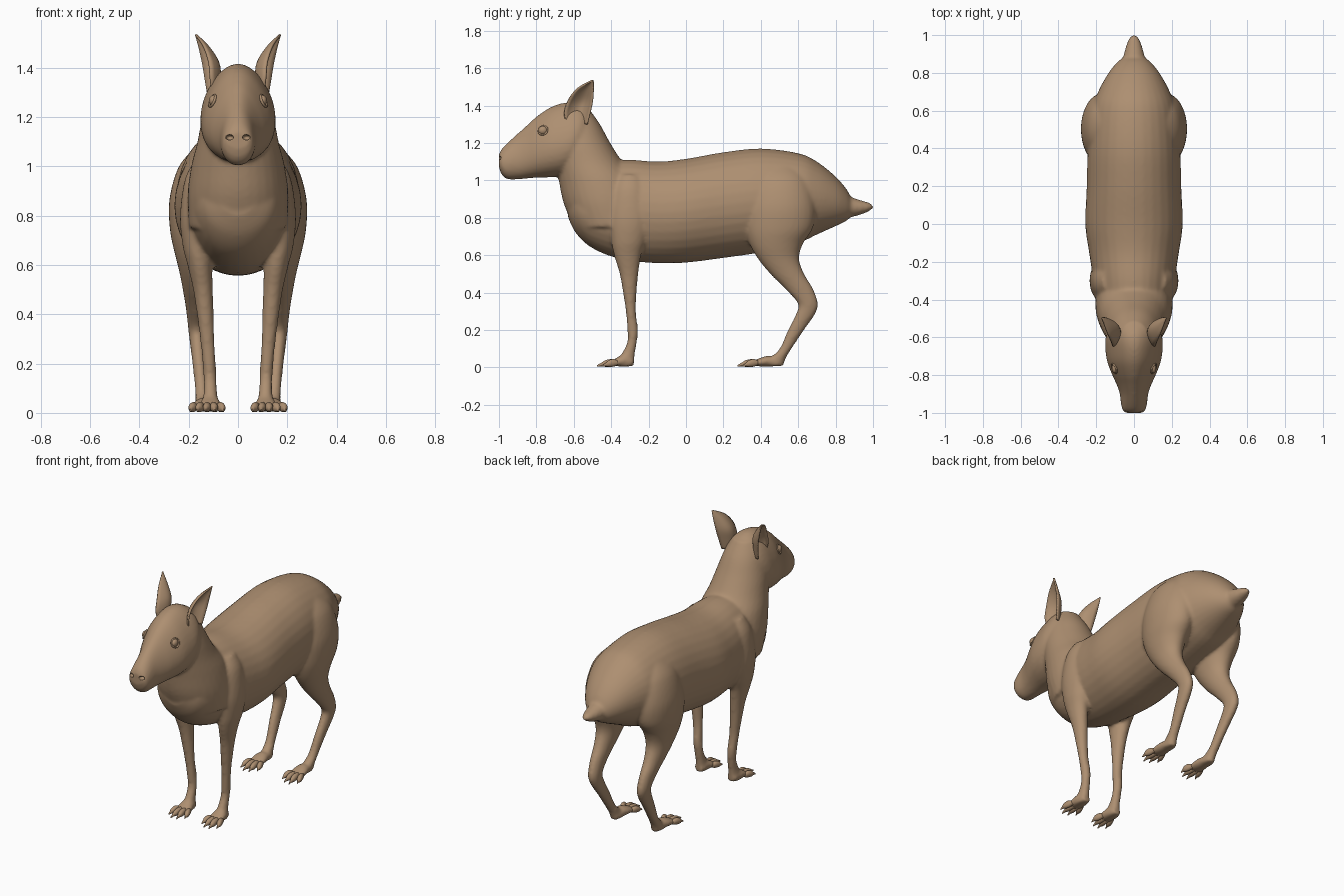
import bpy, bmesh, math
from mathutils import Vector

fur = bpy.data.materials.new("tan brown")
fur.diffuse_color = (0.42, 0.275, 0.165, 1)
N = 32


def refine(rows, k=5):
    """Catmull-Rom interpolation between rows of section values."""
    out = []
    for i in range(len(rows) - 1):
        p = [Vector(rows[min(max(j, 0), len(rows) - 1)]) for j in range(i - 1, i + 3)]
        for s in range(k):
            t = s / k
            out.append(0.5 * (2 * p[1] + (p[2] - p[0]) * t
                       + (2 * p[0] - 5 * p[1] + 4 * p[2] - p[3]) * t * t
                       + (3 * p[1] - p[0] - 3 * p[2] + p[3]) * t ** 3))
    return out + [Vector(rows[-1])]


def loft(bm, rings):
    vs = [[bm.verts.new(p) for p in r] for r in rings]
    for a, b in zip(vs, vs[1:]):
        for i in range(len(a)):
            j = (i + 1) % len(a)
            bm.faces.new((a[i], a[j], b[j], b[i]))
    bm.faces.new(vs[0])
    bm.faces.new(vs[-1][::-1])


def along_y(bm, rows, s=1):
    """Rows: y, top z, bottom z, half width, pear amount, centre x."""
    rings = []
    for y, zt, zb, w, pear, xc in refine(rows):
        ring = []
        for i in range(N):
            a = 2 * math.pi * i / N
            ring.append((s * xc + w * math.cos(a) * (1 - pear * math.sin(a)), y,
                         (zt + zb) / 2 + (zt - zb) / 2 * math.sin(a)))
        rings.append(ring)
    loft(bm, rings)


def along_z(bm, rows, s=1):
    """Rows: z, front y, back y, centre x, half width."""
    rings = []
    for z, y0, y1, xc, w in refine(rows):
        rings.append([(s * (xc + w * math.cos(2 * math.pi * i / N)),
                       (y0 + y1) / 2 + (y1 - y0) / 2 * math.sin(2 * math.pi * i / N), z)
                      for i in range(N)])
    loft(bm, rings)


def make(name, bm, hide=False):
    bmesh.ops.recalc_face_normals(bm, faces=bm.faces)
    me = bpy.data.meshes.new(name)
    for f in bm.faces:
        f.smooth = True
    bm.to_mesh(me)
    bm.free()
    me.materials.append(fur)
    ob = bpy.data.objects.new(name, me)
    bpy.context.collection.objects.link(ob)
    ob.hide_render = hide
    return ob


body = bmesh.new()
# torso
along_y(body, [(.885, .90, .81, .05, 0, 0), (.86, .95, .785, .085, 0, 0), (.8, 1.02, .755, .135, 0, 0),
               (.7, 1.10, .71, .19, 0, 0), (.6, 1.145, .665, .225, 0, 0), (.4, 1.17, .615, .245, 0, 0),
               (.2, 1.15, .585, .25, 0, 0), (0, 1.115, .56, .258, 0, 0), (-.15, 1.10, .557, .238, 0, 0),
               (-.3, 1.11, .57, .215, 0, 0), (-.42, 1.10, .60, .2, 0, 0), (-.52, 1.06, .65, .18, 0, 0),
               (-.59, 1.0, .72, .14, 0, 0), (-.63, .93, .80, .07, 0, 0)])
# tail
along_y(body, [(.8, .94, .78, .08, 0, 0), (.87, .915, .80, .06, 0, 0), (.93, .895, .815, .046, 0, 0),
               (.98, .88, .835, .028, 0, 0), (1.0, .865, .85, .01, 0, 0)])
# neck
along_z(body, [(.75, -.60, -.2, 0, .2), (.88, -.655, -.2, 0, .205), (1.0, -.68, -.25, 0, .19),
               (1.1, -.70, -.34, 0, .165), (1.2, -.72, -.405, 0, .145),
               (1.3, -.70, -.46, 0, .115), (1.385, -.66, -.52, 0, .07)])
# head
along_y(body, [(-1.0, 1.14, 1.07, .045, .1, 0), (-.985, 1.168, 1.03, .06, .1, 0),
               (-.955, 1.20, 1.006, .068, .12, 0), (-.9, 1.25, 1.005, .074, .18, 0),
               (-.85, 1.295, 1.01, .09, .22, 0), (-.8, 1.34, 1.014, .112, .24, 0),
               (-.73, 1.388, 1.016, .138, .24, 0), (-.66, 1.413, 1.025, .148, .24, 0),
               (-.6, 1.416, 1.06, .147, .2, 0), (-.55, 1.398, 1.12, .125, .1, 0),
               (-.52, 1.37, 1.2, .075, 0, 0)])
for s in (-1, 1):
    # front leg with shoulder
    along_z(body, [(1.03, -.35, -.25, .14, .03), (.95, -.39, -.21, .15, .065), (.8, -.41, -.19, .165, .07),
                   (.68, -.40, -.215, .165, .06), (.6, -.385, -.24, .155, .05), (.5, -.355, -.255, .142, .04),
                   (.4, -.337, -.264, .133, .034), (.3, -.322, -.268, .125, .029), (.2, -.314, -.256, .117, .027),
                   (.14, -.313, -.262, .114, .026), (.08, -.34, -.272, .112, .028),
                   (.03, -.375, -.277, .112, .034), (.006, -.37, -.28, .112, .03)], s)
    # hind leg with thigh
    along_z(body, [(1.08, .42, .58, .13, .04), (1.0, .36, .65, .155, .085), (.87, .32, .69, .165, .113),
                   (.75, .315, .68, .17, .107), (.66, .34, .625, .172, .088), (.58, .385, .605, .172, .068),
                   (.5, .45, .632, .172, .052), (.42, .53, .68, .171, .04), (.34, .598, .706, .168, .034),
                   (.28, .585, .688, .164, .031), (.2, .545, .632, .157, .028), (.1, .50, .565, .148, .027),
                   (.05, .45, .535, .143, .03), (.008, .43, .52, .14, .03)], s)
    # foot pads
    along_y(body, [(-.28, .045, .006, .028, 0, .112), (-.33, .07, .004, .04, 0, .112),
                   (-.38, .046, .006, .046, 0, .112), (-.4, .032, .012, .04, 0, .112)], s)
    along_y(body, [(.515, .04, .006, .028, 0, .14), (.44, .062, .004, .04, 0, .14),
                   (.38, .044, .006, .047, 0, .14), (.355, .032, .012, .04, 0, .14)], s)
body = make("body", body)
m = body.modifiers.new("merge", 'REMESH')
m.mode = 'VOXEL'
m.voxel_size = 0.01
m.use_smooth_shade = True
m = body.modifiers.new("soften", 'SMOOTH')
m.factor = 0.5
m.iterations = 7

# nostrils
cut = bmesh.new()
for s in (-1, 1):
    r = bmesh.ops.create_uvsphere(cut, u_segments=16, v_segments=10, radius=1)["verts"]
    for v in r:
        v.co = Vector((s * .034 + v.co.x * .016, -.993 + v.co.y * .025, 1.118 + v.co.z * .011))
cut = make("nostril_cutter", cut, True)
cut.hide_viewport = True
m = body.modifiers.new("nostrils", 'BOOLEAN')
m.operation = 'DIFFERENCE'
m.object = cut

# toes with claws
for name, y0, xc in (("front_toes", -.365, .112), ("hind_toes", .385, .14)):
    bm = bmesh.new()
    for s in (-1, 1):
        for k, reach in ((-1.5, .075), (-.5, .105), (.5, .11), (1.5, .08)):
            row = [(0, .036, .012, .012), (.3, .044, .004, .016), (.6, .038, .003, .015),
                   (.78, .026, .006, .008), (1, .012, .004, .002)]
            along_y(bm, [(y0 - t * reach, a, b, w, 0, xc + k * (.023 + .013 * t))
                         for t, a, b, w in row], s)
    make(name, bm)

# ears: cupped sheets between a front edge and a back edge
front = [(.105, -.635, 1.30), (.112, -.65, 1.36), (.118, -.63, 1.425), (.14, -.58, 1.49), (.17, -.503, 1.533)]
back = [(.125, -.53, 1.30), (.135, -.515, 1.36), (.145, -.502, 1.42), (.158, -.497, 1.48), (.172, -.497, 1.535)]
cup = [.04, .055, .055, .03, 0]
for s, name in ((-1, "right_ear"), (1, "left_ear")):
    bm = bmesh.new()
    rows = refine([f + b + (c,) for f, b, c in zip(front, back, cup)], 4)
    grid = []
    for r in rows:
        f, b = Vector(r[:3]), Vector(r[3:6])
        line = []
        for i in range(13):
            t = i / 12
            p = f.lerp(b, t)
            bulge = r[6] * math.sin(math.pi * t) ** 0.8 if 0 < i < 12 else 0
            p += Vector((-.9, .25, 0)) * bulge
            line.append(bm.verts.new((s * p.x, p.y, p.z)))
        grid.append(line)
    for a, b in zip(grid, grid[1:]):
        for i in range(12):
            bm.faces.new((a[i], a[i + 1], b[i + 1], b[i]))
    ear = make(name, bm)
    m = ear.modifiers.new("thickness", 'SOLIDIFY')
    m.thickness = 0.009
    m.offset = 0

# eyes with lids
for s, name in ((-1, "right_eye"), (1, "left_eye")):
    bm = bmesh.new()
    bmesh.ops.create_uvsphere(bm, u_segments=24, v_segments=14, radius=.025)
    for v in bm.verts:
        v.co = Vector((s * .1 + v.co.x * .7, -.765 + v.co.y, 1.267 + v.co.z * .9))
    make(name, bm)
    bpy.ops.mesh.primitive_torus_add(major_segments=28, minor_segments=8, major_radius=.025,
                                     minor_radius=.005, location=(s * .104, -.765, 1.267),
                                     rotation=(0, s * math.radians(68), s * math.radians(-20)))
    lid = bpy.context.object
    lid.name = name + "lid"
    lid.data.materials.append(fur)
    bpy.ops.object.shade_smooth()
